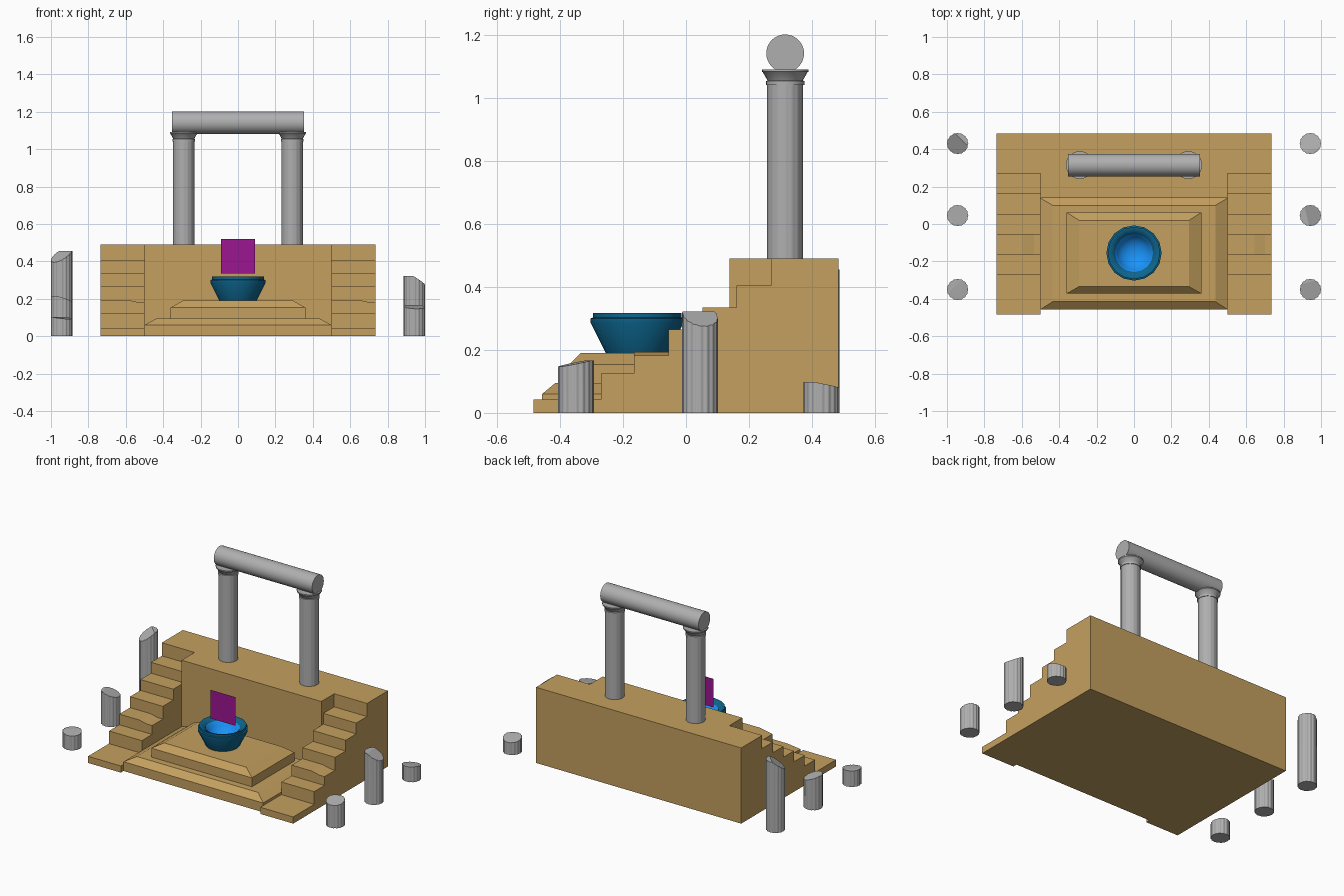
import bpy, bmesh, math
from mathutils import Vector

if "Cube" in bpy.data.objects:
    bpy.data.objects.remove(bpy.data.objects["Cube"])


def material(name, rgb):
    m = bpy.data.materials.new(name)
    m.diffuse_color = (*rgb, 1)
    m.use_nodes = True
    m.node_tree.nodes["Principled BSDF"].inputs["Base Color"].default_value = m.diffuse_color
    return m


STONE = material("sandstone", (0.55, 0.35, 0.114))
GREY = material("column_grey", (0.43, 0.43, 0.43))
BLUE = material("bowl_blue", (0.004, 0.13, 0.27))
BRIGHT = material("bowl_inside_blue", (0.01, 0.29, 0.95))
PURPLE = material("flame_purple", (0.325, 0.008, 0.28))


def finish(name, bm, mats, smooth=0):
    bmesh.ops.recalc_face_normals(bm, faces=bm.faces[:])
    me = bpy.data.meshes.new(name)
    bm.to_mesh(me)
    bm.free()
    for m in mats:
        me.materials.append(m)
    ob = bpy.data.objects.new(name, me)
    bpy.context.collection.objects.link(ob)
    if smooth:
        bpy.ops.object.select_all(action='DESELECT')
        ob.select_set(True)
        bpy.context.view_layer.objects.active = ob
        bpy.ops.object.shade_smooth_by_angle(angle=math.radians(smooth))
    return ob


def loft(bm, loops):
    """Skin closed loops of equal length and cap both ends."""
    rings = [[bm.verts.new(p) for p in lp] for lp in loops]
    n = len(rings[0])
    for a, b in zip(rings, rings[1:]):
        for i in range(n):
            j = (i + 1) % n
            bm.faces.new((a[i], a[j], b[j], b[i]))
    bm.faces.new(rings[0][::-1])
    bm.faces.new(rings[-1])


def rect(x, y0, y1, z):
    return [(-x, y0, z), (x, y0, z), (x, y1, z), (-x, y1, z)]


def circle(r, z, n, cx=0, cy=0):
    return [(cx + r * math.cos(2 * math.pi * i / n),
             cy + r * math.sin(2 * math.pi * i / n), z) for i in range(n)]


def slab(name, loops):
    bm = bmesh.new()
    loft(bm, [rect(*lp) for lp in loops])
    return finish(name, bm, [STONE])


# rear platform and the two bevelled altar tiers
slab("rear_platform", [(0.5, 0.138, 0.485, 0), (0.5, 0.138, 0.485, 0.49)])
slab("lower_tier", [(0.5, -0.457, 0.138, 0), (0.5, -0.457, 0.138, 0.06),
                    (0.435, -0.415, 0.10, 0.095)])
slab("upper_tier", [(0.36, -0.372, 0.062, 0.09), (0.36, -0.372, 0.062, 0.153),
                    (0.295, -0.335, 0.02, 0.19)])


# side stairs, third tread worn down towards +x
def stair_profile(x, worn):
    starts = [-0.485, -0.27, -0.165, -0.055, 0.052, 0.16, 0.27, 0.485]
    heights = [0.043, 0.125, worn, 0.265, 0.335, 0.405, 0.49]
    pts = [(x, -0.485, 0)]
    for y0, y1, z in zip(starts, starts[1:], heights):
        pts += [(x, y0, z), (x, y1, z)]
    return pts + [(x, 0.485, 0)]


for side, x0 in (("left", -0.735), ("right", 0.5)):
    bm = bmesh.new()
    loft(bm, [stair_profile(x0 + dx, z) for dx, z in
              ((0, 0.194), (0.145, 0.194), (0.2, 0.182), (0.235, 0.182))])
    finish(side + "_stairs", bm, [STONE])


# softly fluted shaft, optionally broken off by slanted planes
def shaft(name, x, y, z0, z1, depth, cuts=()):
    bm = bmesh.new()
    flutes, n, R = 16, 128, 0.057
    loops = []
    for z in (z0, z1):
        loops.append([])
        for i in range(n):
            a = 2 * math.pi * i / n
            r = R - depth * math.sin(flutes * a / 2) ** 2
            loops[-1].append((x + r * math.cos(a), y + r * math.sin(a), z))
    loft(bm, loops)
    for h, sx, sy in cuts:  # height on the axis, slope along x and y
        res = bmesh.ops.bisect_plane(
            bm, geom=bm.verts[:] + bm.edges[:] + bm.faces[:], dist=1e-5,
            plane_co=(x, y, h), plane_no=Vector((-sx, -sy, 1)).normalized(),
            clear_outer=True)
        edges = [e for e in res["geom_cut"] if isinstance(e, bmesh.types.BMEdge)]
        bmesh.ops.edgeloop_fill(bm, edges=edges)
    return finish(name, bm, [GREY], 35)


# ruined columns on both sides: front, middle, back
ruins = {
    "right_front": (0.943, -0.35, [(0.158, -0.05, 0.2), (0.166, 0, 0)]),
    "right_middle": (0.943, 0.045, [(0.31, -0.6, -0.15), (0.322, 0, 0)]),
    "right_back": (0.943, 0.43, [(0.091, 0.05, -0.2), (0.098, 0, 0)]),
    "left_front": (-0.943, -0.35, [(0.10, -0.1, 0.1), (0.103, 0, 0)]),
    "left_middle": (-0.943, 0.045, [(0.2, -0.3, -0.15), (0.213, 0, 0)]),
    "left_back": (-0.943, 0.43, [(0.435, 0.5, 0.5), (0.455, 0, 0)]),
}
for key, (x, y, cuts) in ruins.items():
    shaft(key + "_broken_column", x, y, 0, 0.6, 0.003, cuts)

# gate: two columns with collars and flared capitals
for side, x in (("left", -0.29), ("right", 0.29)):
    shaft(side + "_gate_column", x, 0.315, 0.488, 1.045, 0.0008)
    bm = bmesh.new()
    loft(bm, [circle(r, z, 24, x, 0.315) for r, z in
              ((0.061, 1.041), (0.061, 1.054), (0.056, 1.056),
               (0.071, 1.082), (0.074, 1.084), (0.074, 1.091))])
    finish(side + "_gate_capital", bm, [GREY], 30)

# round lintel lying across the gate
bm = bmesh.new()
loft(bm, [[(x, 0.315 + p[0], 1.142 + p[1]) for p in circle(0.06, 0, 48)]
          for x in (-0.352, 0.352)])
finish("gate_lintel", bm, [GREY], 30)

# fire bowl with bright inside
bm = bmesh.new()
profile = [(0.1, 0.19), (0.148, 0.287), (0.148, 0.3), (0.14, 0.303), (0.14, 0.318),
           (0.131, 0.318), (0.102, 0.3), (0.09, 0.27), (0.065, 0.245),
           (0.035, 0.232), (0.01, 0.229)]
loft(bm, [circle(r, z, 16, 0, -0.155) for r, z in profile])
for f in bm.faces:
    if all(Vector((v.co.x, v.co.y + 0.155)).length < 0.105 for v in f.verts) \
            and f.calc_center_median().z > 0.2:
        f.material_index = 1
finish("fire_bowl", bm, [BLUE, BRIGHT], 38)

# flat flame card above the bowl
bm = bmesh.new()
bm.faces.new([bm.verts.new((x, -0.155, z)) for x, z in
              ((-0.09, 0.335), (0.09, 0.335), (0.09, 0.52), (-0.09, 0.52))])
finish("flame_card", bm, [PURPLE])
